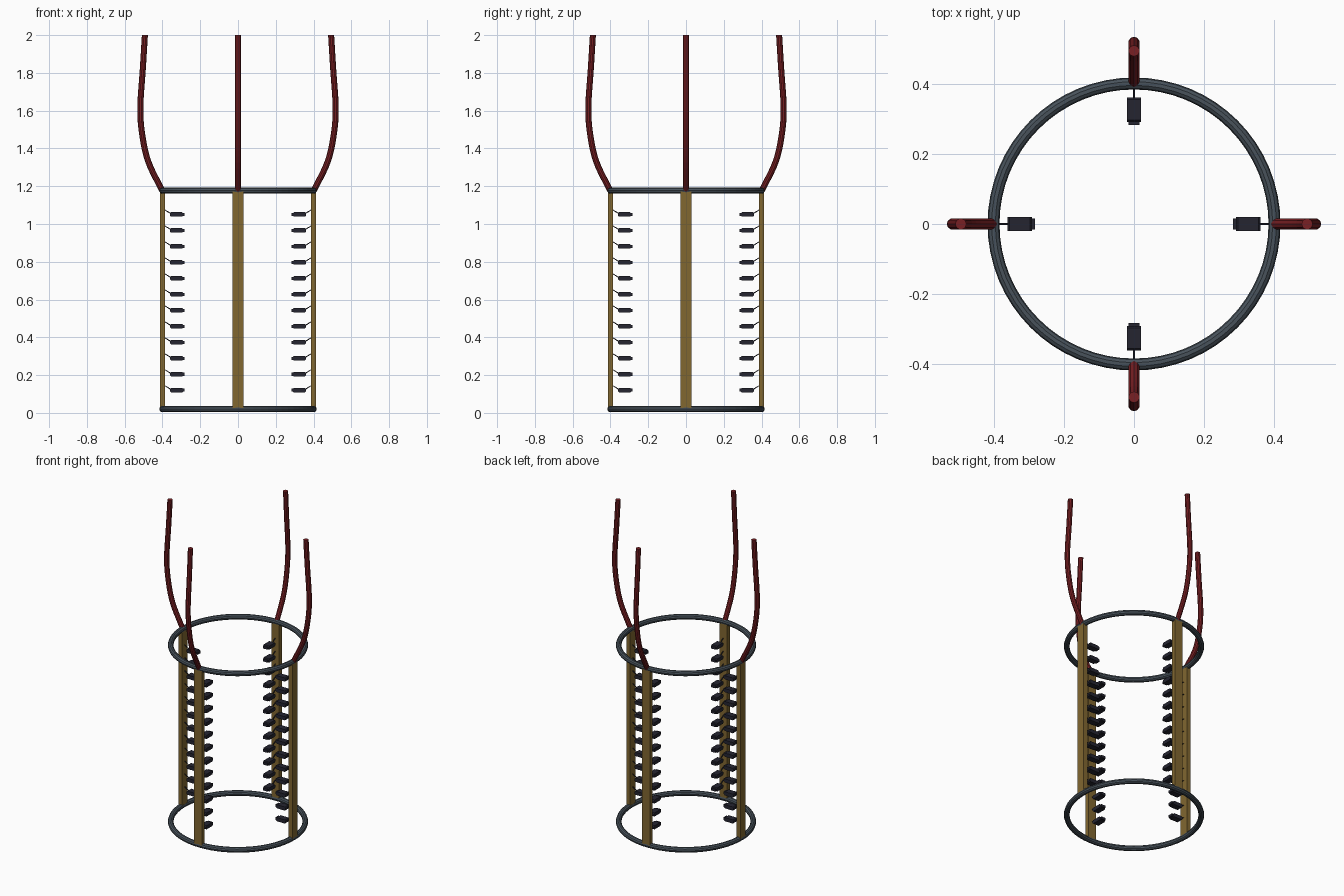
import bpy, bmesh, math
from mathutils import Matrix, Vector

cube = bpy.data.objects.get("Cube")
if cube:
    bpy.data.objects.remove(cube)


def material(name, rgb):
    m = bpy.data.materials.new(name)
    m.use_nodes = True
    m.diffuse_color = (*rgb, 1)
    m.node_tree.nodes["Principled BSDF"].inputs["Base Color"].default_value = (*rgb, 1)
    return m


STEEL = material("blue grey steel", (0.065, 0.085, 0.105))
WOOD = material("golden wood", (0.22, 0.135, 0.03))
RED = material("dark red", (0.19, 0.014, 0.017))
BLACK = material("blue black", (0.018, 0.018, 0.03))

RING_R, TUBE_R = 0.4, 0.017
BOTTOM_Z, TOP_Z = 0.02, 1.177
ROWS, FIRST_Z, STEP = 12, 0.12, 0.0846


def finish(name, bm, mat, spin=0):
    """Turn a bmesh into an object, rotated about the vertical axis."""
    bmesh.ops.transform(bm, matrix=Matrix.Rotation(spin, 4, "Z"), verts=bm.verts)
    bmesh.ops.recalc_face_normals(bm, faces=bm.faces)
    me = bpy.data.meshes.new(name)
    bm.to_mesh(me)
    bm.free()
    me.materials.append(mat)
    ob = bpy.data.objects.new(name, me)
    bpy.context.collection.objects.link(ob)
    return ob


def add_box(bm, center, size):
    mat = Matrix.Translation(center) @ Matrix.Diagonal((*size, 1))
    return bmesh.ops.create_cube(bm, size=1, matrix=mat)["verts"]


def stack(ob):
    """Repeat a part up the length of its slat."""
    mod = ob.modifiers.new("rows", "ARRAY")
    mod.count = ROWS
    mod.use_relative_offset = False
    mod.use_constant_offset = True
    mod.constant_offset_displace = (0, 0, STEP)


def sweep(bm, path, radius, sides):
    """Tube along a path in the xz plane, capped at both ends."""
    rings = []
    for i, p in enumerate(path):
        tangent = (path[min(i + 1, len(path) - 1)] - path[max(i - 1, 0)]).normalized()
        if i == len(path) - 1:
            tangent = Vector((0, 0, 1))
        across = Vector((0, 1, 0))
        other = across.cross(tangent)
        angles = [math.tau * (k + 0.5) / sides for k in range(sides)]
        rings.append([bm.verts.new(p + radius * (across * math.cos(a) + other * math.sin(a)))
                      for a in angles])
    for a, b in zip(rings, rings[1:]):
        for k in range(sides):
            n = (k + 1) % sides
            bm.faces.new((a[k], a[n], b[n], b[k]))
    bm.faces.new(rings[0])
    bm.faces.new(rings[-1])


def smooth_path(points, steps):
    """Catmull-Rom curve through the (x, z) points."""
    pts = [Vector((x, 0, z)) for x, z in points]
    pts = [2 * pts[0] - pts[1]] + pts + [2 * pts[-1] - pts[-2]]
    out = []
    for a, b, c, d in zip(pts, pts[1:], pts[2:], pts[3:]):
        for s in range(steps):
            t = s / steps
            out.append(0.5 * (2 * b + (c - a) * t + (2 * a - 5 * b + 4 * c - d) * t ** 2
                              + (3 * b - a - 3 * c + d) * t ** 3))
    return out + [pts[-2]]


# Hoops at the bottom and top
for name, z in (("bottom_ring", BOTTOM_Z), ("top_ring", TOP_Z)):
    bpy.ops.mesh.primitive_torus_add(location=(0, 0, z), major_radius=RING_R, minor_radius=TUBE_R,
                                     major_segments=64, minor_segments=10)
    ring = bpy.context.object
    ring.name = name
    ring.data.materials.append(STEEL)

HANDLE = [(0.402, 1.178), (0.475, 1.33), (0.508, 1.48), (0.517, 1.62), (0.504, 1.82), (0.493, 2.0)]

for i, side in enumerate(("left", "back", "right", "front")):
    spin = i * math.pi / 2

    # Upright slat between the hoops
    bm = bmesh.new()
    add_box(bm, (RING_R, 0, (BOTTOM_Z + TOP_Z) / 2), (0.028, 0.056, TOP_Z - BOTTOM_Z))
    finish(side + "_slat", bm, WOOD, spin)

    # Bowed cord rising from the top hoop
    bm = bmesh.new()
    sweep(bm, smooth_path(HANDLE, 5), 0.016, 10)
    finish(side + "_cord", bm, RED, spin)

    # Row of small blocks, each with a stepped nose
    bm = bmesh.new()
    body = add_box(bm, (0.325, 0, FIRST_Z), (0.07, 0.04, 0.024))
    edges = list({e for v in body for e in v.link_edges if abs((e.verts[0].co - e.verts[1].co).y) > 0.01})
    bmesh.ops.bevel(bm, geom=edges, offset=0.006, segments=1, affect="EDGES")
    add_box(bm, (0.29, 0, FIRST_Z), (0.016, 0.03, 0.016))
    stack(finish(side + "_blocks", bm, BLACK, spin))

    # Thin wires tying the blocks to the slat
    bm = bmesh.new()
    wire = [Vector((0.355, 0, FIRST_Z + 0.004)), Vector((0.4, 0, FIRST_Z + 0.032))]
    sweep(bm, wire, 0.003, 6)
    stack(finish(side + "_wires", bm, BLACK, spin))
